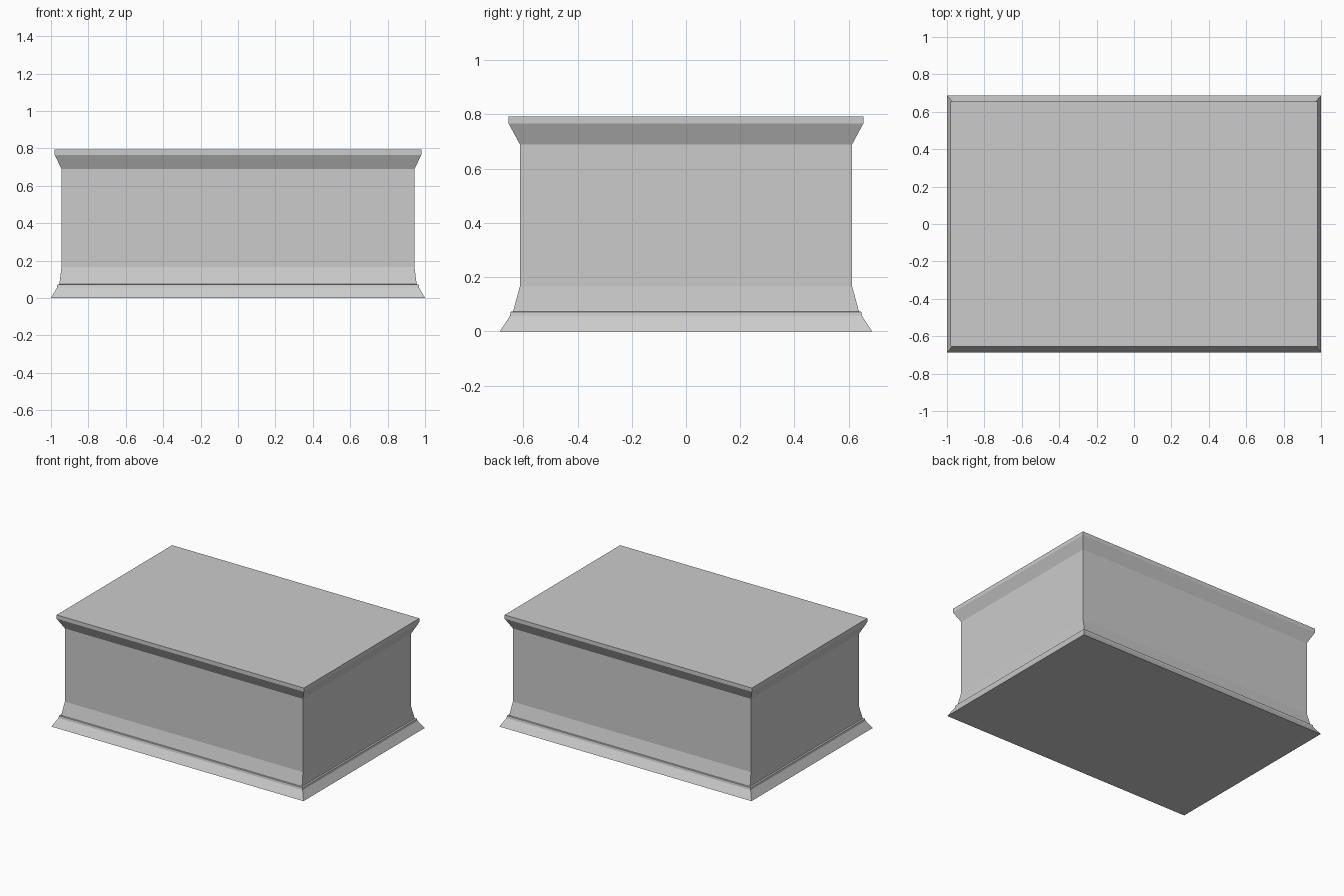
import bpy, bmesh

if "Cube" in bpy.data.objects:
    bpy.data.objects.remove(bpy.data.objects["Cube"])

# Moulding profile from floor to top: (half width x, half depth y, height z)
PROFILE = [
    (1.000, 0.687, 0.000),   # flared foot
    (0.968, 0.650, 0.056),
    (0.966, 0.647, 0.072),   # small ledge
    (0.955, 0.638, 0.074),
    (0.944, 0.613, 0.165),   # straight body
    (0.944, 0.613, 0.690),
    (0.980, 0.654, 0.766),   # flared cornice
    (0.980, 0.654, 0.793),   # top band
]


def stacked_block(name, profile):
    """Join rectangular rings into one closed, flat-shaded block."""
    bm = bmesh.new()
    rings = [[bm.verts.new((sx * x, sy * y, z))
              for sx, sy in ((-1, -1), (1, -1), (1, 1), (-1, 1))]
             for x, y, z in profile]
    for low, high in zip(rings, rings[1:]):
        for i in range(4):
            j = (i + 1) % 4
            bm.faces.new((low[i], low[j], high[j], high[i]))
    bm.faces.new(rings[0][::-1])
    bm.faces.new(rings[-1])
    mesh = bpy.data.meshes.new(name)
    bm.to_mesh(mesh)
    bm.free()
    obj = bpy.data.objects.new(name, mesh)
    bpy.context.collection.objects.link(obj)
    return obj


# Moulded rectangular pedestal
stacked_block("pedestal", PROFILE)
